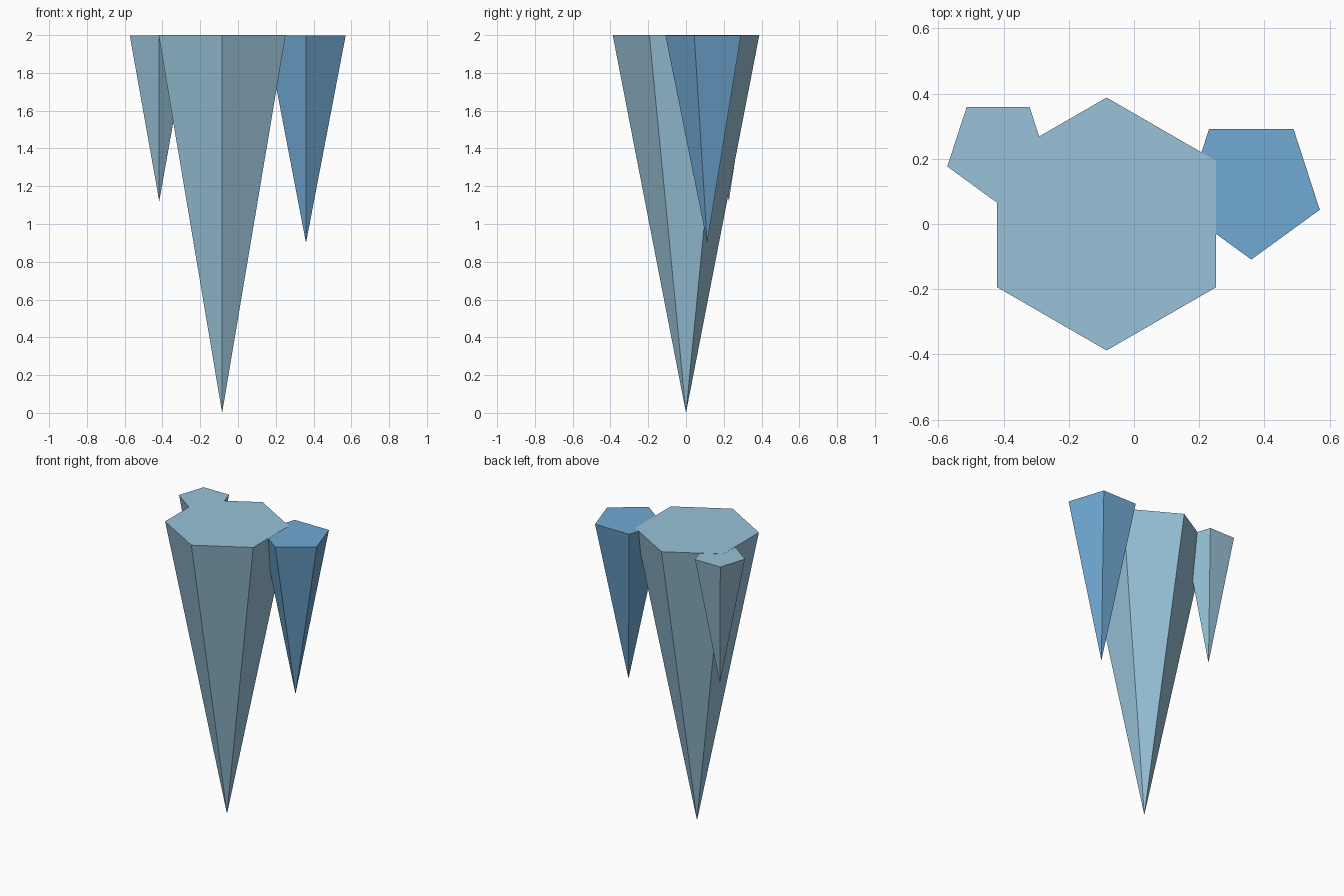
import bpy, bmesh, math

if "Cube" in bpy.data.objects:
    bpy.data.objects.remove(bpy.data.objects["Cube"])


def srgb(r, g, b):
    return tuple(((c / 255 + 0.055) / 1.055) ** 2.4 for c in (r, g, b)) + (1.0,)


def material(name, color):
    mat = bpy.data.materials.new(name)
    mat.diffuse_color = color
    mat.use_nodes = True
    mat.node_tree.nodes["Principled BSDF"].inputs["Base Color"].default_value = mat.diffuse_color
    return mat


pale_ice = material("pale ice", srgb(152, 194, 216))
blue_ice = material("blue ice", srgb(112, 170, 212))


def icicle(name, sides, center, radius, tip, top, mat):
    """Flat-faced spike hanging point-down, with one corner towards the front."""
    cx, cy = center
    bm = bmesh.new()
    rim = []
    for i in range(sides):
        a = -math.pi / 2 + 2 * math.pi * i / sides
        rim.append(bm.verts.new((cx + radius * math.cos(a), cy + radius * math.sin(a), top)))
    point = bm.verts.new((cx, cy, tip))
    bm.faces.new(rim)
    for i in range(sides):
        bm.faces.new((rim[(i + 1) % sides], rim[i], point))
    bmesh.ops.recalc_face_normals(bm, faces=bm.faces)
    mesh = bpy.data.meshes.new(name)
    bm.to_mesh(mesh)
    bm.free()
    mesh.materials.append(mat)
    obj = bpy.data.objects.new(name, mesh)
    bpy.context.collection.objects.link(obj)


# Large central spike
icicle("main_icicle", 6, (-0.084, 0.0), 0.388, 0.0, 2.0, pale_ice)
# Blue side spike, its top a hair lower so the main top covers the overlap
icicle("right_icicle", 5, (0.36, 0.112), 0.221, 0.90, 1.999, blue_ice)
# Small back spike
icicle("left_icicle", 5, (-0.417, 0.227), 0.164, 1.12, 1.999, pale_ice)
